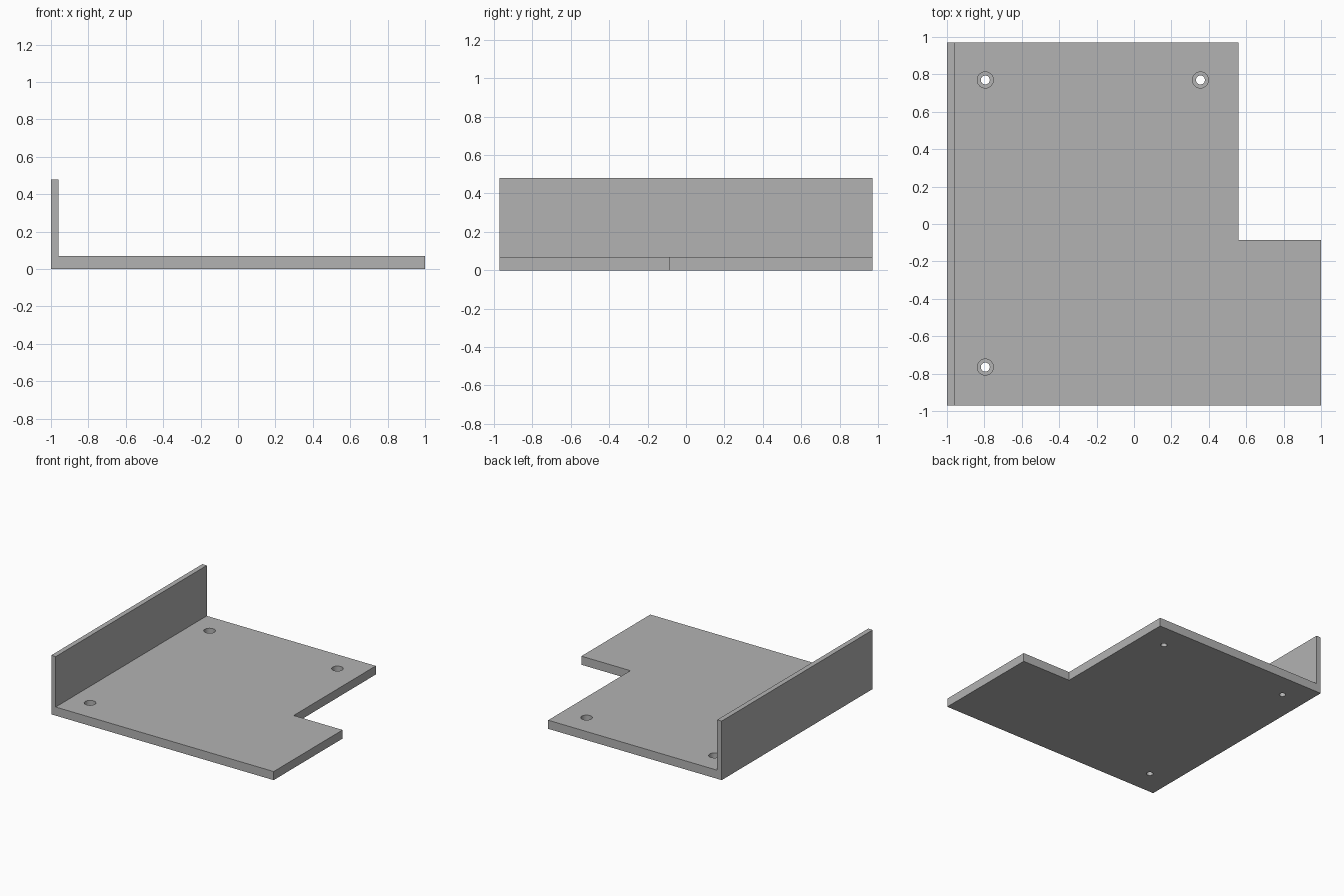
import bpy
import bmesh

if "Cube" in bpy.data.objects:
    bpy.data.objects.remove(bpy.data.objects["Cube"], do_unlink=True)

HALF_Y = 0.97
PLATE, WALL_H, WALL_T = 0.07, 0.48, 0.04

grey = bpy.data.materials.new("plain_grey")
grey.use_nodes = True
grey.diffuse_color = (0.45, 0.45, 0.45, 1)
grey.node_tree.nodes["Principled BSDF"].inputs["Base Color"].default_value = grey.diffuse_color


def make_object(name, bm):
    bmesh.ops.recalc_face_normals(bm, faces=bm.faces)
    mesh = bpy.data.meshes.new(name)
    bm.to_mesh(mesh)
    bm.free()
    mesh.materials.append(grey)
    obj = bpy.data.objects.new(name, mesh)
    bpy.context.collection.objects.link(obj)
    return obj


def cut(target, cutter):
    """Subtract a helper solid, then discard it."""
    cutter.hide_render = True
    mod = target.modifiers.new("cut", 'BOOLEAN')
    mod.operation = 'DIFFERENCE'
    mod.solver = 'EXACT'
    mod.object = cutter
    bpy.context.view_layer.objects.active = target
    bpy.ops.object.modifier_apply(modifier=mod.name)
    bpy.data.objects.remove(cutter, do_unlink=True)


def box(name, lo, hi):
    bm = bmesh.new()
    bmesh.ops.create_cube(bm, size=1)
    for v in bm.verts:
        v.co = [(a + b) / 2 + c * (b - a) for a, b, c in zip(lo, hi, v.co)]
    return make_object(name, bm)


def cylinder(name, x, y, radius, z0, z1):
    bm = bmesh.new()
    bmesh.ops.create_cone(bm, cap_ends=True, segments=32, radius1=radius,
                          radius2=radius, depth=z1 - z0)
    bmesh.ops.translate(bm, vec=(x, y, (z0 + z1) / 2), verts=bm.verts)
    return make_object(name, bm)


# Base plate and side wall as one L-shaped extrusion
profile = [(-1, 0), (1, 0), (1, PLATE), (WALL_T - 1, PLATE),
           (WALL_T - 1, WALL_H), (-1, WALL_H)]
bm = bmesh.new()
face = bm.faces.new([bm.verts.new((x, -HALF_Y, z)) for x, z in profile])
ext = bmesh.ops.extrude_face_region(bm, geom=[face])
bmesh.ops.translate(bm, vec=(0, 2 * HALF_Y, 0),
                    verts=[g for g in ext["geom"] if isinstance(g, bmesh.types.BMVert)])
bracket = make_object("angle_bracket", bm)

# Notch in the back left corner
cut(bracket, box("notch_cutter", (0.56, -0.085, -0.1), (1.2, 1.2, 0.2)))

# Counterbored screw holes
for x, y in [(-0.795, 0.77), (0.355, 0.77), (-0.795, -0.765)]:
    cut(bracket, cylinder("bore_cutter", x, y, 0.043, 0.03, 0.2))
    cut(bracket, cylinder("hole_cutter", x, y, 0.024, -0.1, 0.2))

# Smooth hole walls with sharp edges elsewhere
bpy.ops.object.select_all(action='DESELECT')
bracket.select_set(True)
bpy.context.view_layer.objects.active = bracket
bpy.ops.object.shade_smooth_by_angle()
